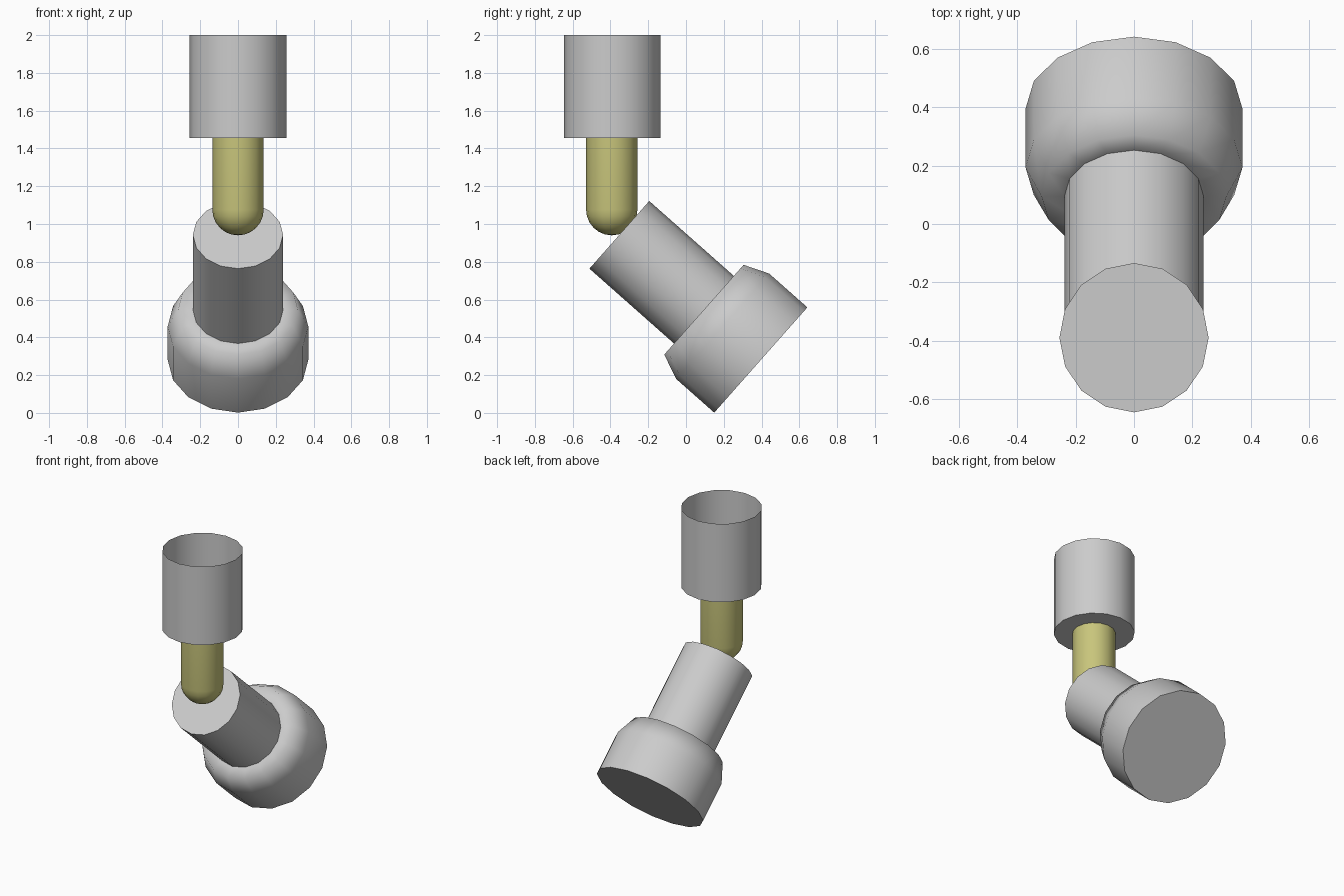
import bpy, bmesh, math

if "Cube" in bpy.data.objects:
    bpy.data.objects.remove(bpy.data.objects["Cube"])

SIDES = 16


def lathe(name, profile, location, tilt=0.0, sharp=70, material=None):
    """Spin an (r, z) profile around local z; r = 0 closes to a flat cap or pole."""
    bm = bmesh.new()
    rings = []
    for r, z in profile:
        if r == 0:
            rings.append([bm.verts.new((0, 0, z))] * SIDES)
        else:
            rings.append([bm.verts.new((r * math.cos(2 * math.pi * i / SIDES),
                                        r * math.sin(2 * math.pi * i / SIDES), z))
                          for i in range(SIDES)])
    for low, high in zip(rings, rings[1:]):
        for i in range(SIDES):
            j = (i + 1) % SIDES
            corners = dict.fromkeys((low[i], low[j], high[j], high[i]))
            bm.faces.new(list(corners))
    mesh = bpy.data.meshes.new(name)
    bm.to_mesh(mesh)
    bm.free()
    obj = bpy.data.objects.new(name, mesh)
    bpy.context.collection.objects.link(obj)
    obj.location = location
    obj.rotation_euler = (tilt, 0, 0)
    if material:
        mesh.materials.append(material)
    bpy.ops.object.select_all(action='DESELECT')
    obj.select_set(True)
    bpy.context.view_layer.objects.active = obj
    bpy.ops.object.shade_smooth_by_angle(angle=math.radians(sharp))
    return obj


brass = bpy.data.materials.new("brass")
brass.diffuse_color = (0.58, 0.56, 0.2, 1)
brass.use_nodes = True
brass.node_tree.nodes["Principled BSDF"].inputs["Base Color"].default_value = brass.diffuse_color

# Upper sleeve: closed underneath, open at the top
lathe("upper_sleeve", [(0, 0), (0.256, 0), (0.256, 0.545)], (0, -0.39, 1.455))

# Round-ended pin hanging from the sleeve
R = 0.136
dome = [(0, 0)] + [(R * math.sin(a), R - R * math.cos(a))
                   for a in (math.pi / 2 * k / 6 for k in range(1, 7))]
lathe("round_pin", dome + [(R, 0.515)], (0, -0.393, 0.94), material=brass)

# Tilted foot: wide head with a softened shoulder and a narrower shaft
lathe("tilted_foot",
      [(0, 0), (0.372, 0), (0.372, 0.27), (0.317, 0.402),
       (0.239, 0.402), (0.239, 1.0), (0, 1.0)],
      (0, 0.396, 0.28), tilt=math.radians(48.5))
